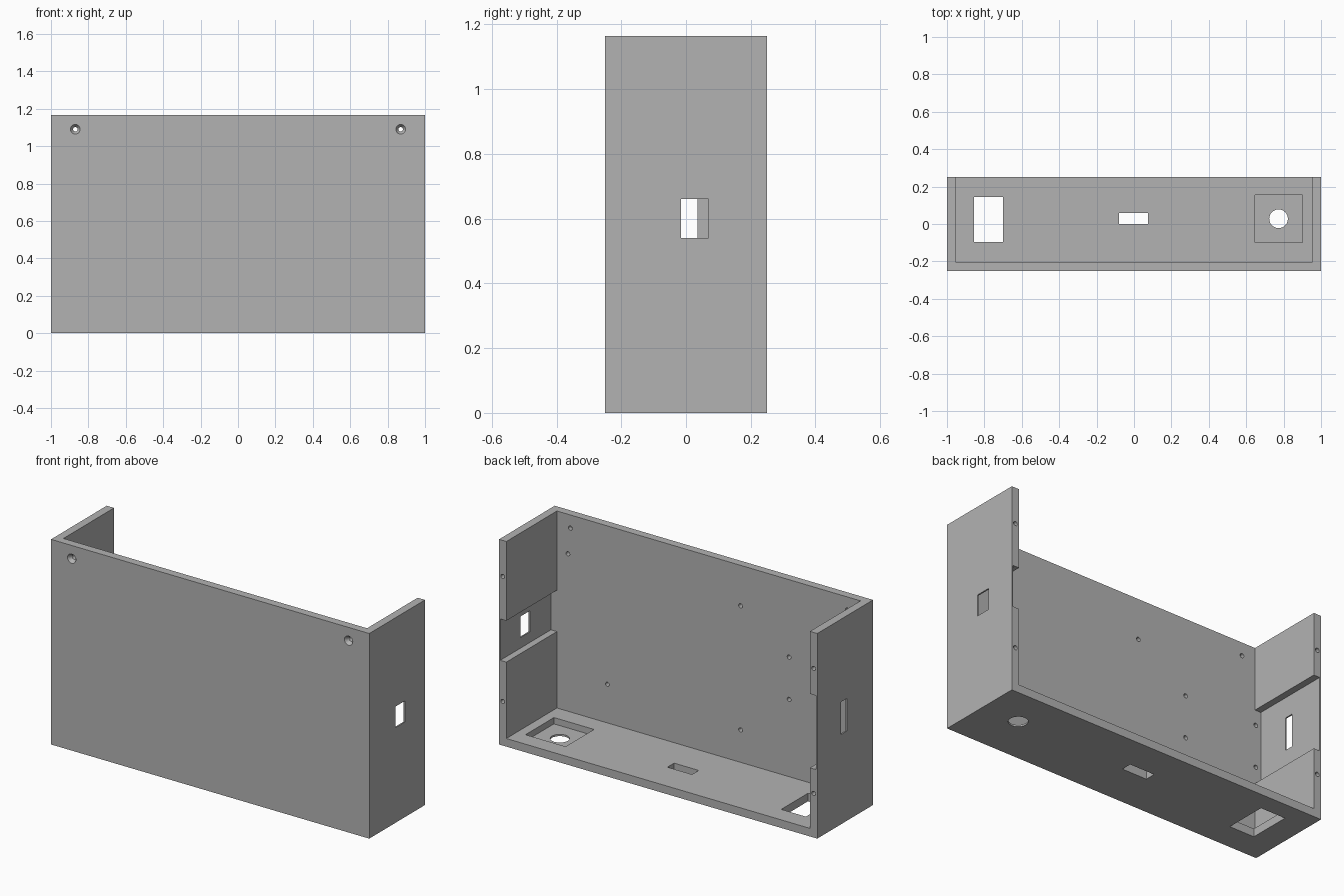
import bpy
import math

if "Cube" in bpy.data.objects:
    bpy.data.objects.remove(bpy.data.objects["Cube"], do_unlink=True)

WIDTH, DEPTH, HEIGHT = 2.0, 0.5, 1.165
WALL = 0.046                      # wall, floor and front panel thickness
IN_X = WIDTH / 2 - WALL           # inner face of the side walls
IN_Y = -DEPTH / 2 + WALL          # inner face of the front panel
BACK = DEPTH / 2
HOLE_R = 0.012

grey = bpy.data.materials.new("plain grey")
grey.use_nodes = True
grey.diffuse_color = (0.45, 0.45, 0.45, 1)
grey.node_tree.nodes["Principled BSDF"].inputs["Base Color"].default_value = (0.45, 0.45, 0.45, 1)


def block(name, x, y, z):
    """Box from three (low, high) ranges."""
    spans = (x, y, z)
    bpy.ops.mesh.primitive_cube_add(size=1, location=[(a + b) / 2 for a, b in spans])
    ob = bpy.context.object
    ob.name = name
    ob.scale = [b - a for a, b in spans]
    bpy.ops.object.transform_apply(location=True, rotation=True, scale=True)
    return ob


def bore(name, centre, r1, r2, length, along_y=True):
    """Round cutter along y (r1 at the front end) or along z."""
    bpy.ops.mesh.primitive_cone_add(
        vertices=24, radius1=r1, radius2=r2, depth=length, location=centre,
        rotation=(-math.pi / 2 if along_y else 0, 0, 0))
    ob = bpy.context.object
    ob.name = name
    bpy.ops.object.transform_apply(location=True, rotation=True, scale=True)
    return ob


def cut(cutter):
    """Subtract a cutter from the enclosure and discard it."""
    mod = enclosure.modifiers.new("cut", 'BOOLEAN')
    mod.operation = 'DIFFERENCE'
    mod.solver = 'EXACT'
    mod.object = cutter
    bpy.context.view_layer.objects.active = enclosure
    bpy.ops.object.modifier_apply(modifier=mod.name)
    bpy.data.objects.remove(cutter, do_unlink=True)


# Shell, open at the top and the back
enclosure = block("enclosure", (-1, 1), (-BACK, BACK), (0, HEIGHT))
cut(block("cavity", (-IN_X, IN_X), (IN_Y, 1), (WALL, 2)))

# Recesses on the inner faces of the side walls, each with a slot
cut(block("left_recess", (0.9, 0.992), (IN_Y, 1), (0.48, 0.715)))
cut(block("right_recess", (-0.992, -0.9), (IN_Y, 1), (0.39, 0.81)))
cut(block("left_slot", (0.9, 1.1), (-0.015, 0.07), (0.54, 0.66)))
cut(block("right_slot", (-1.1, -0.9), (-0.015, 0.035), (0.51, 0.695)))

# Floor openings
cut(block("floor_window", (-0.855, -0.7), (-0.095, 0.145), (-0.1, 0.1)))
cut(block("floor_slot", (-0.08, 0.075), (0, 0.06), (-0.1, 0.1)))
cut(block("floor_pocket", (0.648, 0.9), (-0.1, 0.155), (0.01, 0.1)))
cut(bore("floor_hole", (0.773, 0.028, 0), 0.05, 0.05, 0.2, along_y=False))

for side in (-1, 1):
    # Countersunk screw holes through the front panel
    x = side * 0.87
    cut(bore("screw_hole", (x, -BACK, 1.09), HOLE_R, HOLE_R, 0.3))
    cut(bore("countersink", (x, -BACK + 0.01, 1.09), 0.027, HOLE_R, 0.022))
    # Blind holes in the back edges of the walls
    for z in (0.25, 0.96):
        cut(bore("edge_hole", (side * 0.977, BACK, z), HOLE_R, HOLE_R, 0.16))

# Blind mounting holes on the inside of the front panel
mounts = [(0.885, 0.94), (-0.2, 0.935), (-0.2, 0.23), (0.637, 0.265)]
mounts += [(x, z) for x in (-0.505, -0.96) for z in (0.485, 0.725)]
for x, z in mounts:
    cut(bore("mount_hole", (x, IN_Y, z), HOLE_R, HOLE_R, 0.07))

enclosure.data.materials.clear()
enclosure.data.materials.append(grey)
for poly in enclosure.data.polygons:
    poly.material_index = 0

# Smooth bores, sharp edges elsewhere
bpy.ops.object.select_all(action='DESELECT')
enclosure.select_set(True)
bpy.context.view_layer.objects.active = enclosure
bpy.ops.object.shade_smooth_by_angle(angle=math.radians(30))
